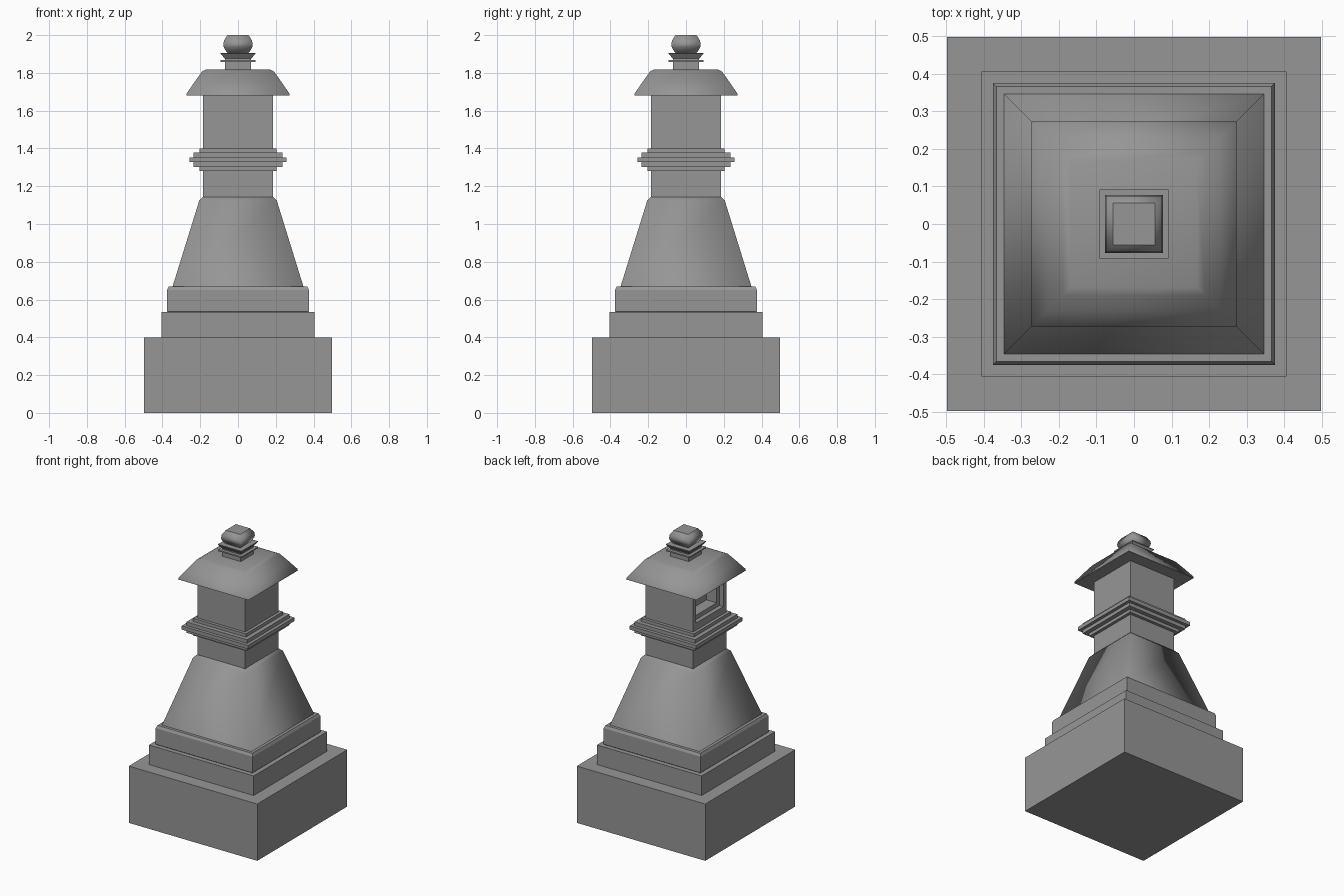
import bpy, bmesh

if "Cube" in bpy.data.objects:
    bpy.data.objects.remove(bpy.data.objects["Cube"])

# Dark grey stone
stone = bpy.data.materials.new("dark_stone")
stone.diffuse_color = (0.305, 0.305, 0.305, 1)
stone.use_nodes = True
stone.node_tree.nodes["Principled BSDF"].inputs["Base Color"].default_value = stone.diffuse_color


def loft(name, profile, smooth=False, smooth_top=False):
    """Square-section solid from (half_width, z) points, bottom to top."""
    bm = bmesh.new()
    rings = []
    for h, z in profile:
        rings.append([bm.verts.new((sx * h, sy * h, z))
                      for sx, sy in ((-1, -1), (1, -1), (1, 1), (-1, 1))])
    for a, b in zip(rings, rings[1:]):
        for i in range(4):
            j = (i + 1) % 4
            f = bm.faces.new((a[i], a[j], b[j], b[i]))
            f.smooth = smooth
    bm.faces.new(rings[0][::-1])
    bm.faces.new(rings[-1]).smooth = smooth_top
    mesh = bpy.data.meshes.new(name)
    bm.to_mesh(mesh)
    bm.free()
    mesh.materials.append(stone)
    obj = bpy.data.objects.new(name, mesh)
    bpy.context.collection.objects.link(obj)
    return obj


def block(name, half, z0, z1):
    return loft(name, [(half, z0), (half, z1)])


# Stepped plinth
block("plinth_base", 0.498, 0, 0.398)
block("plinth_middle", 0.406, 0.398, 0.535)
loft("plinth_top", [(0.37, 0.53), (0.376, 0.538), (0.376, 0.65),
                    (0.367, 0.668)])

# Tapered pedestal with softly shaded sides
loft("pedestal", [(0.347, 0.667), (0.205, 1.125), (0.187, 1.143)], smooth=True)

# Shaft and lamp housing
shaft = block("lamp_shaft", 0.184, 1.14, 1.69)

# Framed niche in the left (-x) face
for name, half, zlo, zhi, depth in (("niche_frame_cutter", 0.15, 1.45, 1.66, 0.03),
                                    ("niche_cutter", 0.12, 1.48, 1.635, 0.11)):
    bpy.ops.mesh.primitive_cube_add(
        size=1, location=(-0.184 + (depth - 0.1) / 2, 0, (zlo + zhi) / 2))
    cutter = bpy.context.object
    cutter.name = name
    cutter.scale = (depth + 0.1, half * 2, zhi - zlo)
    cutter.data.materials.append(stone)
    cutter.hide_render = True
    cutter.display_type = 'WIRE'
    mod = shaft.modifiers.new(name, 'BOOLEAN')
    mod.operation = 'DIFFERENCE'
    mod.solver = 'EXACT'
    mod.object = cutter

# Stepped collar, symmetric about its middle
lower = [(0.205, -0.06), (0.205, -0.038), (0.235, -0.038), (0.235, -0.013),
         (0.257, -0.013)]
outline = lower + [(h, -z) for h, z in reversed(lower)]
loft("collar", [(h, 1.34 + z) for h, z in outline])

# Roof: flat underside, softly shaded slopes
block("roof_underside", 0.27, 1.679, 1.682)
loft("roof", [(0.273, 1.68), (0.271, 1.692), (0.23, 1.752), (0.19, 1.808),
              (0.168, 1.819)], smooth=True, smooth_top=True)

# Finial
block("finial_neck", 0.07, 1.81, 1.875)
block("finial_plate", 0.092, 1.858, 1.867)
loft("finial_cup", [(0.068, 1.873), (0.092, 1.902), (0.092, 1.906)])
loft("finial_knob", [(0.05, 1.9), (0.062, 1.912), (0.076, 1.938), (0.077, 1.952),
                     (0.074, 1.972), (0.056, 2.0)], smooth=True)
